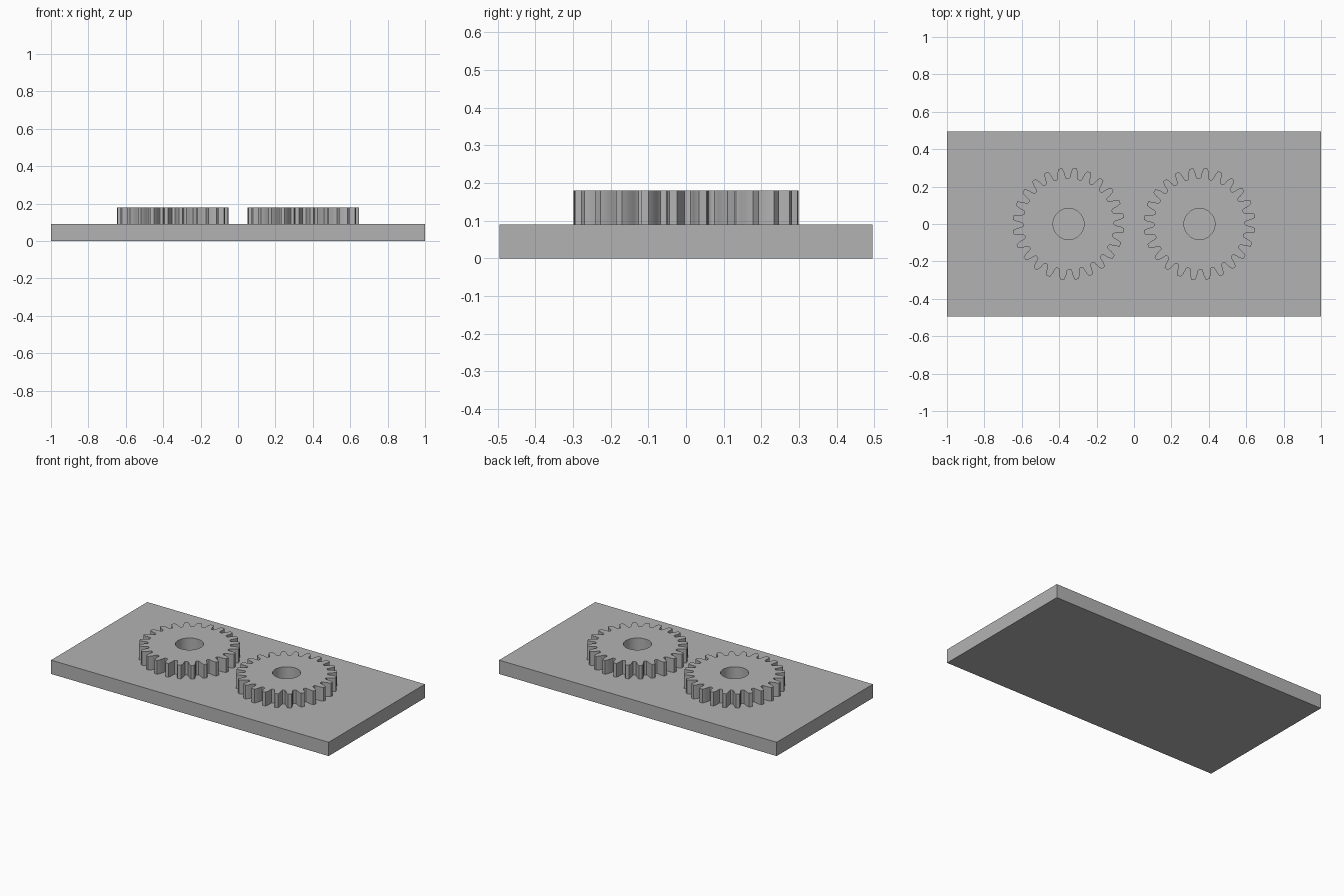
import bpy, bmesh, math

cube = bpy.data.objects.get("Cube")
if cube:
    bpy.data.objects.remove(cube)

PLATE = (2.0, 0.99, 0.09)
TOP = 0.18
TEETH = 24
BORE = 0.083
PHASE = math.radians(-6.5)
# Half of one tooth, from root to tip: (fraction of pitch from tooth centre, radius)
FLANK = [(0.45, 0.243), (0.37, 0.245), (0.32, 0.251), (0.29, 0.262),
         (0.25, 0.276), (0.19, 0.289), (0.13, 0.299)]

grey = bpy.data.materials.new("plain grey")
grey.use_nodes = True
colour = (0.45, 0.45, 0.45, 1)
grey.diffuse_color = colour
grey.node_tree.nodes["Principled BSDF"].inputs["Base Color"].default_value = colour


def add_object(name, bm):
    bmesh.ops.recalc_face_normals(bm, faces=bm.faces)
    mesh = bpy.data.meshes.new(name)
    bm.to_mesh(mesh)
    bm.free()
    mesh.materials.append(grey)
    obj = bpy.data.objects.new(name, mesh)
    bpy.context.collection.objects.link(obj)
    return obj


def loop(bm, polar, z):
    verts = [bm.verts.new((r * math.cos(a), r * math.sin(a), z)) for a, r in polar]
    return [bm.edges.new((v, verts[i - 1])) for i, v in enumerate(verts)]


def gear(name, x):
    # Toothed outline with a round bore, filled and raised
    pitch = math.tau / TEETH
    tooth = [(-f, r) for f, r in FLANK] + [(f, r) for f, r in reversed(FLANK)]
    outline = [(PHASE + (i + f) * pitch, r) for i in range(TEETH) for f, r in tooth]
    bore = [(math.tau * i / 64, BORE) for i in range(64)]
    bm = bmesh.new()
    edges = loop(bm, outline, PLATE[2]) + loop(bm, bore, PLATE[2])
    bmesh.ops.triangle_fill(bm, edges=edges, use_beauty=True, normal=(0, 0, 1))
    raised = bmesh.ops.extrude_face_region(bm, geom=bm.faces[:], use_keep_orig=True)
    tops = [g for g in raised["geom"] if isinstance(g, bmesh.types.BMVert)]
    bmesh.ops.translate(bm, verts=tops, vec=(0, 0, TOP - PLATE[2]))
    obj = add_object(name, bm)
    obj.location.x = x
    bpy.ops.object.select_all(action="DESELECT")
    obj.select_set(True)
    bpy.context.view_layer.objects.active = obj
    bpy.ops.object.shade_smooth_by_angle(angle=math.radians(35))


# Base plate
bm = bmesh.new()
bmesh.ops.create_cube(bm, size=1)
bmesh.ops.scale(bm, vec=PLATE, verts=bm.verts)
bmesh.ops.translate(bm, vec=(0, 0, PLATE[2] / 2), verts=bm.verts)
add_object("base_plate", bm)

# Pair of gears
gear("right_gear", -0.35)
gear("left_gear", 0.35)
